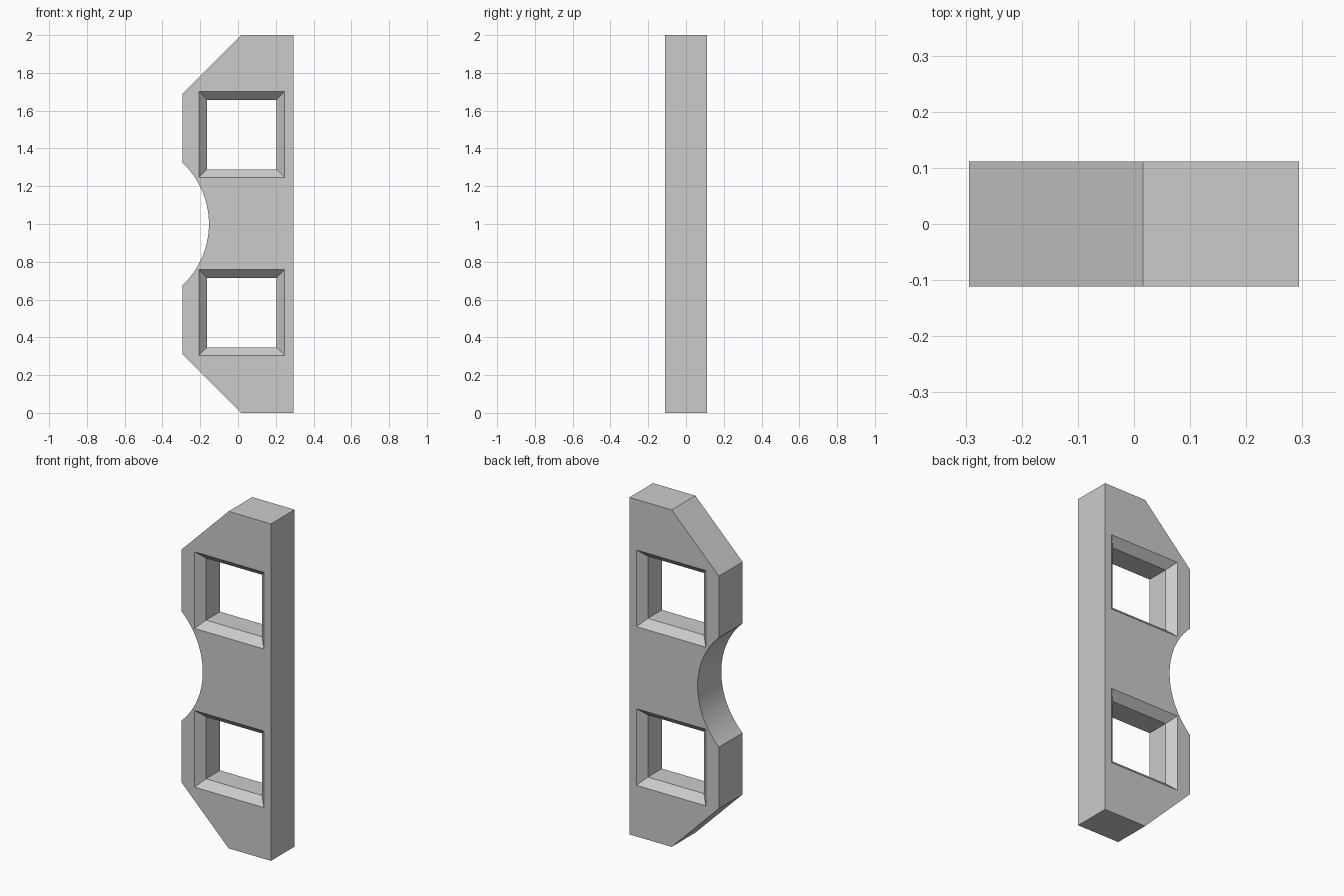
import bpy, bmesh, math

if "Cube" in bpy.data.objects:
    bpy.data.objects.remove(bpy.data.objects["Cube"], do_unlink=True)

HALF = 0.111                    # half thickness of the plate
LEFT, RIGHT, CORNER = -0.294, 0.294, 0.016
SHOULDER, NOTCH = 0.69, 0.325   # heights above and below the middle
OUTER, INNER, BEVEL = 0.2275, 0.184, 0.045

grey = bpy.data.materials.new("plain grey")
grey.use_nodes = True
colour = (0.6, 0.6, 0.6, 1)
grey.diffuse_color = colour
grey.node_tree.nodes["Principled BSDF"].inputs["Base Color"].default_value = colour


def loft(name, rings):
    """Solid through matching rings of points, capped at both ends."""
    bm = bmesh.new()
    loops = [[bm.verts.new(p) for p in ring] for ring in rings]
    for a, b in zip(loops, loops[1:]):
        for i in range(len(a)):
            j = (i + 1) % len(a)
            bm.faces.new((a[i], a[j], b[j], b[i]))
    bm.faces.new(loops[0])
    bm.faces.new(loops[-1])
    bmesh.ops.recalc_face_normals(bm, faces=bm.faces)
    mesh = bpy.data.meshes.new(name)
    bm.to_mesh(mesh)
    bm.free()
    mesh.materials.append(grey)
    obj = bpy.data.objects.new(name, mesh)
    bpy.context.collection.objects.link(obj)
    return obj


# Outline: straight spine, sloped ends and a round notch in the left edge
sagitta = 0.14
radius = (NOTCH ** 2 + sagitta ** 2) / (2 * sagitta)
centre_x = LEFT + sagitta - radius
sweep = math.asin(NOTCH / radius)
steps = 40
outline = [(RIGHT, 0), (RIGHT, 2), (CORNER, 2), (LEFT, 1 + SHOULDER)]
for i in range(steps + 1):
    a = sweep * (1 - 2 * i / steps)
    outline.append((centre_x + radius * math.cos(a), 1 + radius * math.sin(a)))
outline += [(LEFT, 1 - SHOULDER), (CORNER, 0)]
plate = loft("plate", [[(x, y, z) for x, z in outline] for y in (-HALF, HALF)])

# Square windows, flared towards both faces
extra = 0.02
flare = OUTER + extra * (OUTER - INNER) / BEVEL
sections = [(-HALF - extra, flare), (BEVEL - HALF, INNER),
            (HALF - BEVEL, INNER), (HALF + extra, flare)]
bpy.context.view_layer.objects.active = plate
plate.select_set(True)
for z in (0.531, 1.473):
    cutter = loft("window_cutter", [
        [(0.02 + sx * h, y, z + sz * h)
         for sx, sz in ((-1, -1), (1, -1), (1, 1), (-1, 1))]
        for y, h in sections])
    cutter.hide_render = True
    cut = plate.modifiers.new("window", "BOOLEAN")
    cut.operation = "DIFFERENCE"
    cut.solver = "EXACT"
    cut.object = cutter
    bpy.ops.object.modifier_apply(modifier=cut.name)
    bpy.data.objects.remove(cutter, do_unlink=True)

bpy.ops.object.shade_smooth_by_angle(angle=math.radians(25))
